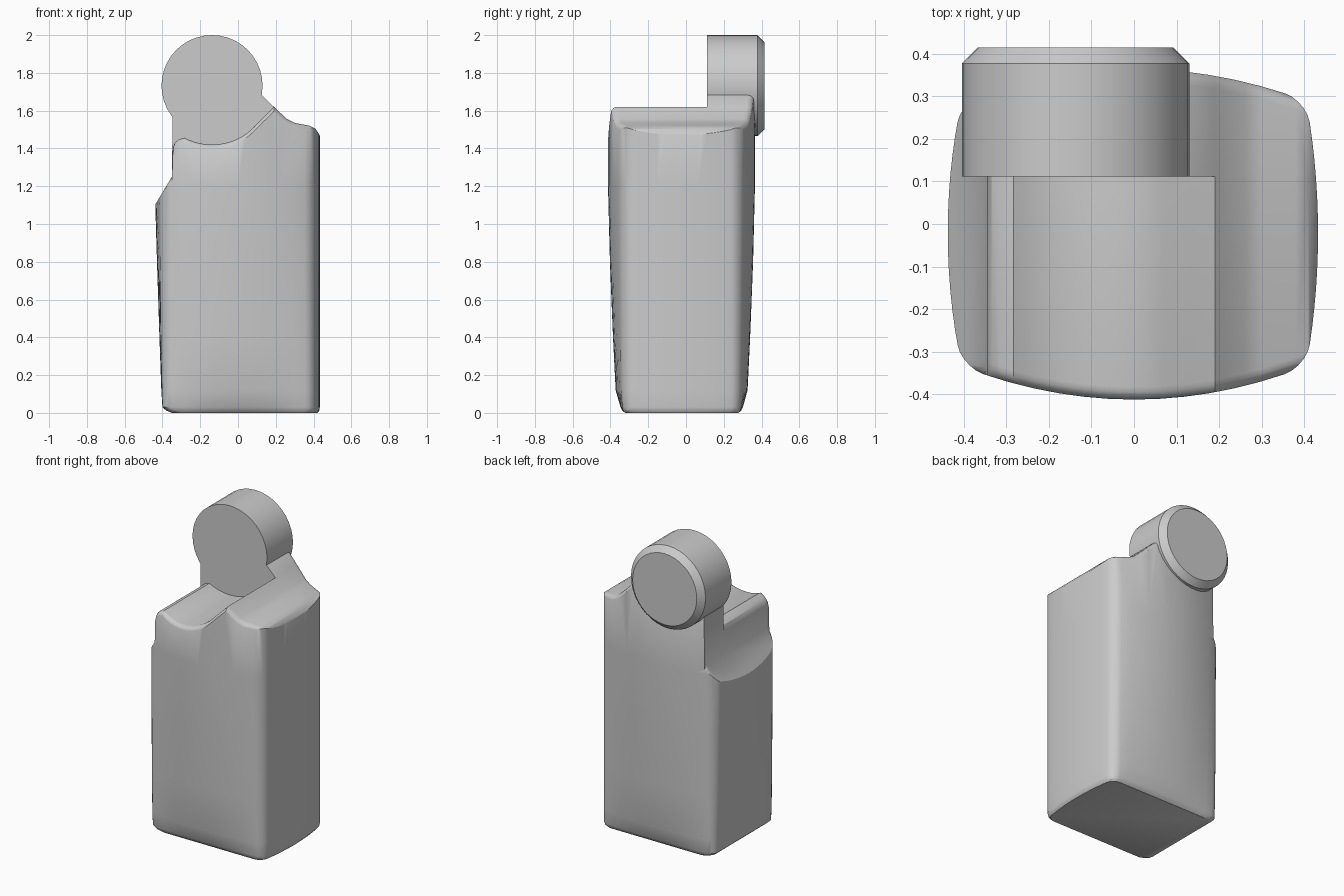
import bpy, bmesh, math

cube = bpy.data.objects.get("Cube")
if cube:
    bpy.data.objects.remove(cube)

# One plain grey for everything
grey = bpy.data.materials.new("plain_grey")
grey.use_nodes = True
grey.diffuse_color = (0.6, 0.6, 0.6, 1)
grey.node_tree.nodes["Principled BSDF"].inputs["Base Color"].default_value = (0.6, 0.6, 0.6, 1)

FRONT, BACK, HALF = -0.335, 0.29, 0.405
BULGE_F, BULGE_B = 0.078, 0.075
STEP_Y = 0.112
DISC_X, DISC_Z, DISC_R = -0.1375, 1.7325, 0.2675


def loft(name, rings):
    """Skin closed rings of equal length and cap both ends."""
    bm = bmesh.new()
    rows = [[bm.verts.new(p) for p in ring] for ring in rings]
    n = len(rows[0])
    for a, b in zip(rows, rows[1:]):
        for i in range(n):
            j = (i + 1) % n
            bm.faces.new((a[i], a[j], b[j], b[i]))
    bm.faces.new(rows[0])
    bm.faces.new(rows[-1])
    bmesh.ops.remove_doubles(bm, verts=bm.verts, dist=1e-5)
    bmesh.ops.recalc_face_normals(bm, faces=bm.faces)
    mesh = bpy.data.meshes.new(name)
    bm.to_mesh(mesh)
    bm.free()
    mesh.materials.append(grey)
    obj = bpy.data.objects.new(name, mesh)
    bpy.context.collection.objects.link(obj)
    return obj


def activate(obj):
    bpy.ops.object.select_all(action='DESELECT')
    obj.select_set(True)
    bpy.context.view_layer.objects.active = obj


def smooth(obj):
    activate(obj)
    bpy.ops.object.shade_smooth_by_angle(angle=math.radians(32))


def body_ring(z, left, inset, left_bulge, y_bulge):
    """Rounded rectangle whose sides bow outward."""
    x0, x1 = left, HALF - inset
    y0, y1 = FRONT + inset, BACK - inset
    r, arc, side = 0.05, 5, 12
    centres = [(x1 - r, y1 - r), (x0 + r, y1 - r), (x0 + r, y0 + r), (x1 - r, y0 + r)]
    flat = []
    for c, (cx, cy) in enumerate(centres):
        for k in range(arc + 1):
            a = math.pi / 2 * (c + k / arc)
            flat.append((cx + r * math.cos(a), cy + r * math.sin(a)))
        # straight run to the start of the next corner
        nx, ny = centres[(c + 1) % 4]
        a = math.pi / 2 * (c + 1)
        px, py = flat[-1]
        qx, qy = nx + r * math.cos(a), ny + r * math.sin(a)
        flat += [(px + (qx - px) * k / side, py + (qy - py) * k / side) for k in range(1, side)]
    ring = []
    for x, y in flat:
        u = 2 * (x - x0) / (x1 - x0) - 1
        v = 2 * (y - y0) / (y1 - y0) - 1
        bx = 0.028 if u > 0 else left_bulge
        by = y_bulge * (BULGE_B if v > 0 else BULGE_F)
        ring.append((x + bx * u * (1 - v * v), y + by * v * (1 - u * u), z))
    return ring


# Bowed body: height, left edge, inset, left bow, front and back bow
body = loft("body", [body_ring(*row) for row in (
    (0, -0.35, 0.012, 0, 0),
    (0.012, -0.38, 0.003, 0, 0.06),
    (0.03, -0.40, 0, 0, 0.15),
    (0.12, -0.403, 0, 0.003, 0.48),
    (0.4, -HALF, 0, 0.011, 0.66),
    (0.8, -HALF, 0, 0.024, 0.87),
    (1.2, -HALF, 0, 0.036, 1),
    (1.8, -HALF, 0, 0.036, 1))])

# Trimming outline: x, height in front of the step, height behind it
outline = [(x, z, z) for x, z in (
    (-0.6, -0.1), (0.6, -0.1), (0.6, 1.2), (0.44, 1.45), (0.43, 1.475), (0.41, 1.505),
    (0.38, 1.52), (0.30, 1.535), (0.26, 1.555), (0.19, 1.62))]
outline.append((0.13, 1.56, 1.68))
for k in range(15):
    a = math.radians(315 - 73 * k / 14)
    outline.append((DISC_X + 0.312 * math.cos(a), DISC_Z + 0.312 * math.sin(a), 1.7))
outline += [(-0.315, 1.446, 1.7), (-0.335, 1.43, 1.7), (-0.345, 1.40, 1.7),
            (-0.35, 1.25, 1.25), (-0.53, 0.95, 0.95), (-0.6, 0.95, 0.95)]


def station(y_of_x, drop, behind):
    return [(x, y_of_x(x), (zb if behind else zf) - drop) for x, zf, zb in outline]


def bow(x):
    return 1 - min(1, abs(x) / HALF) ** 2


# Rounded upper rim: distance inside the wall and drop in height
rim = [(-0.02, 0.06), (0.003, 0.017), (0.01, 0.0076), (0.018, 0.0025), (0.03, 0)]
rings = [station(lambda x: -0.7, 0.06, False)]
for d, drop in rim:
    rings.append(station(lambda x: FRONT - BULGE_F * bow(x) + d, drop, False))
rings.append(station(lambda x: STEP_Y, 0, False))
rings.append(station(lambda x: STEP_Y, 0, True))
for d, drop in reversed(rim):
    rings.append(station(lambda x: BACK + BULGE_B * bow(x) - d, drop, True))
rings.append(station(lambda x: 0.7, 0.06, True))
trim = loft("body_trim", rings)
trim.hide_render = True

activate(body)
mod = body.modifiers.new("trim", 'BOOLEAN')
mod.operation = 'INTERSECT'
mod.solver = 'EXACT'
mod.object = trim
bpy.ops.object.modifier_apply(modifier=mod.name)
bpy.data.objects.remove(trim)
smooth(body)

# Round head with a chamfered back rim
sides = 40


def disc_ring(y, r):
    return [(DISC_X + r * math.cos(2 * math.pi * k / sides), y,
             DISC_Z + r * math.sin(2 * math.pi * k / sides)) for k in range(sides)]


head = loft("round_head", [disc_ring(STEP_Y, DISC_R), disc_ring(0.378, DISC_R),
                           disc_ring(0.415, DISC_R - 0.037)])
smooth(head)
